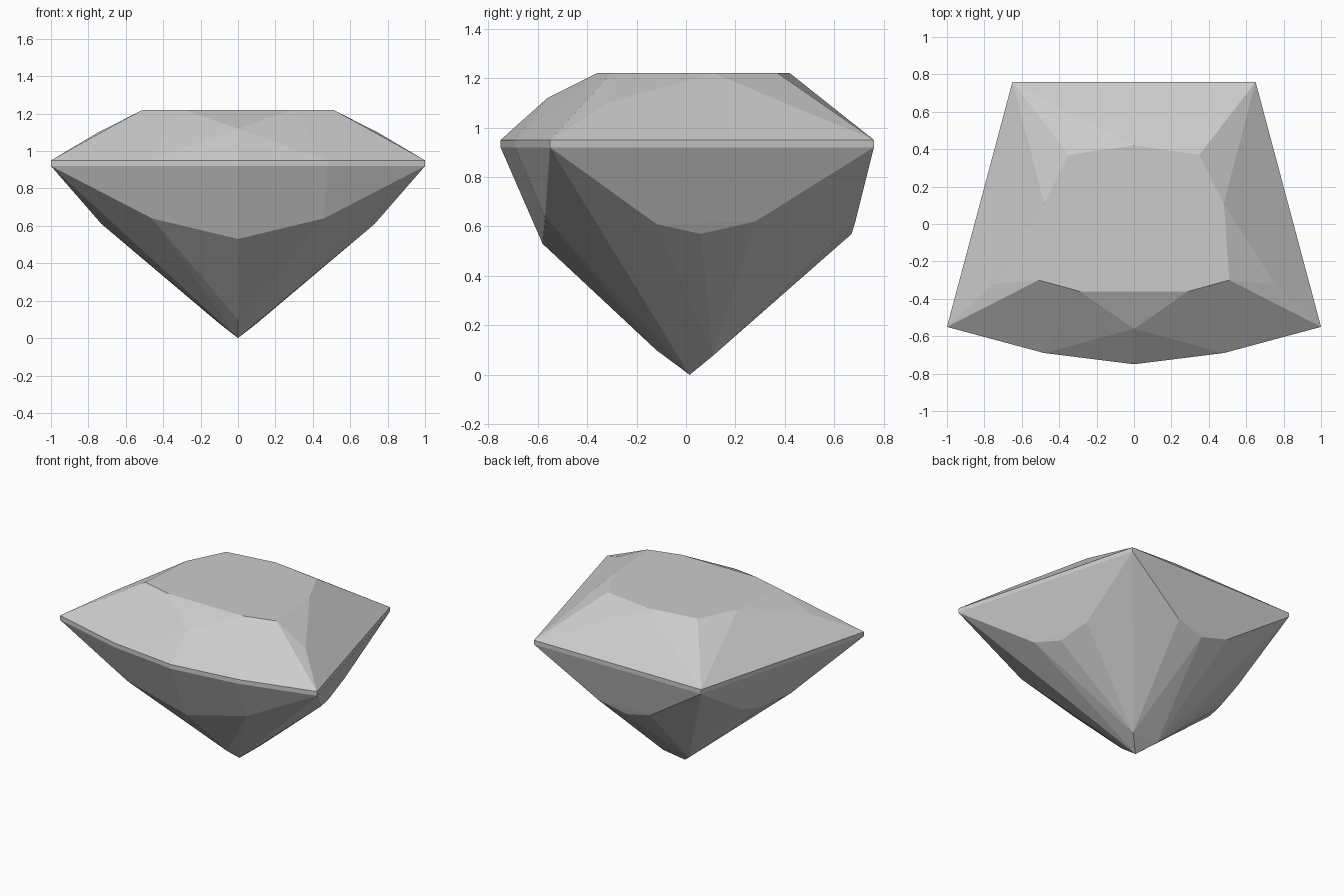
import bpy
import bmesh
import math

cube = bpy.data.objects.get("Cube")
if cube:
    bpy.data.objects.remove(cube, do_unlink=True)


def material(name, value):
    mat = bpy.data.materials.new(name)
    mat.use_nodes = True
    colour = (value, value, value, 1)
    mat.diffuse_color = colour
    mat.node_tree.nodes["Principled BSDF"].inputs["Base Color"].default_value = colour
    return mat


def mirrored(points):
    """Return the points with their copies across the centre plane."""
    result = []
    for x, y, z in points:
        result.append((x, y, z))
        if x > 0:
            result.append((-x, y, z))
    return result


def at_height(outline, z):
    return [(x, y, z) for x, y in outline]


# Flat table on top
table = at_height([(0, 0.42), (0.35, 0.37), (0.48, 0.11), (0.51, -0.30), (0.29, -0.36)], 1.22)

# Star corners of the crown
crown = [(0, -0.56, 1.12), (0.75, -0.32, 1.098), (0.31, 0.575, 1.098)]

# Thin girdle band
outline = [(0.65, 0.76), (1, -0.55), (0.48, -0.69), (0, -0.75)]
girdle = at_height(outline, 0.95) + at_height(outline, 0.92)

# Lower break corners: front, sides and back
pavilion = [
    (0, -0.58, 0.53), (0.46, -0.57, 0.64),
    (0.73, -0.12, 0.61), (0.66, 0.06, 0.57), (0.628, 0.28, 0.62),
    (0.2, 0.685, 0.62), (0, 0.67, 0.57),
]

# Bottom tip with its small facets
tip = [(0, 0.015, 0), (0.1, 0.11, 0.078), (0, -0.12, 0.1)]

# Cut stone: convex body around all the corners
bm = bmesh.new()
for point in mirrored(table + crown + girdle + pavilion + tip):
    bm.verts.new(point)
hull = bmesh.ops.convex_hull(bm, input=bm.verts[:])
unused = [v for v in bm.verts if not v.link_faces]
bmesh.ops.delete(bm, geom=unused, context="VERTS")

# Merge coplanar triangles into clean facets
bmesh.ops.dissolve_limit(bm, angle_limit=math.radians(1), verts=bm.verts[:], edges=bm.edges[:])
bmesh.ops.recalc_face_normals(bm, faces=bm.faces[:])

mesh = bpy.data.meshes.new("gemstone")
bm.to_mesh(mesh)
bm.free()
mesh.materials.append(material("pale grey", 0.6))
gem = bpy.data.objects.new("gemstone", mesh)
bpy.context.collection.objects.link(gem)
